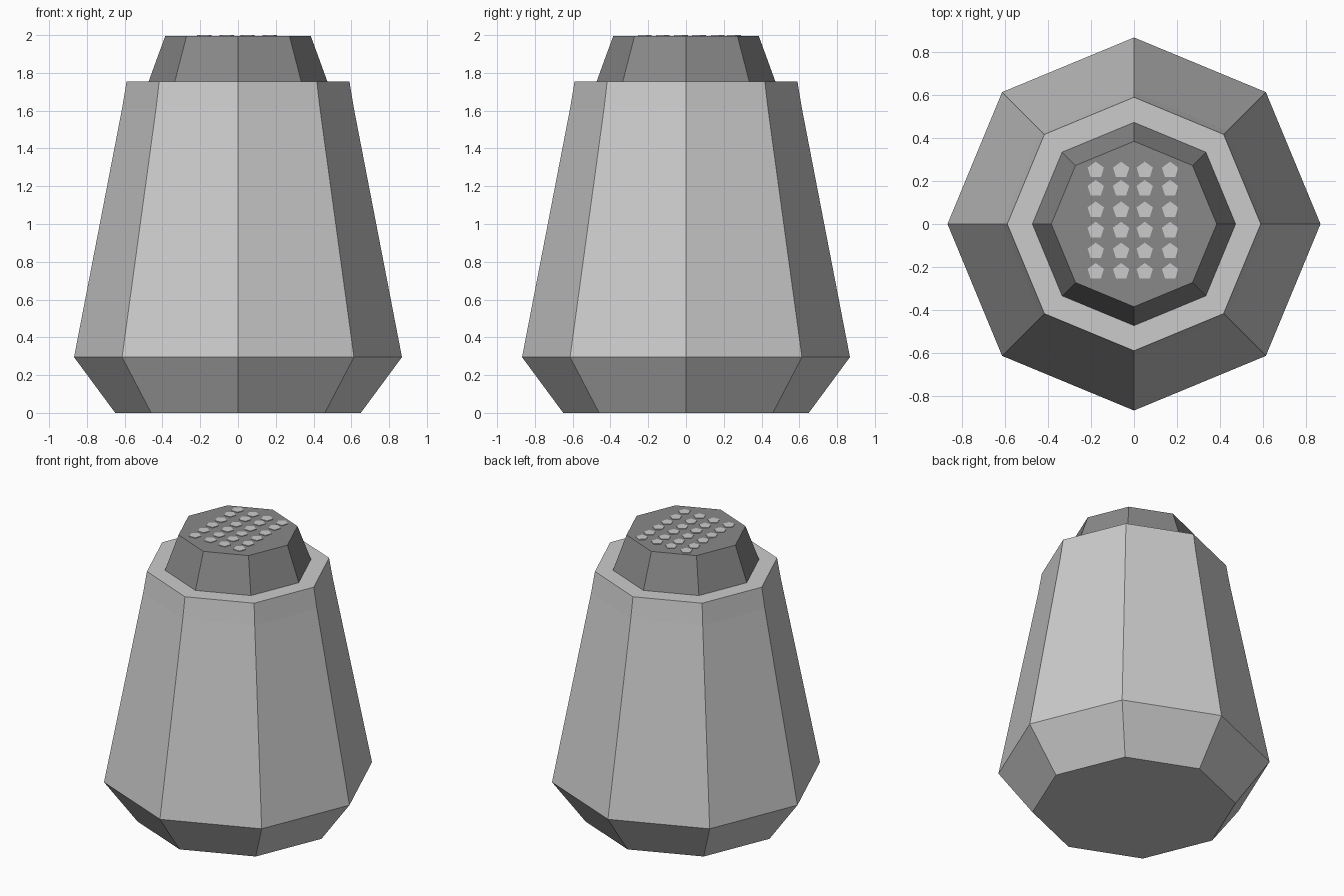
import bpy
import bmesh
from math import cos, sin, pi

if "Cube" in bpy.data.objects:
    bpy.data.objects.remove(bpy.data.objects["Cube"])


def new_object(name, bm, color=None):
    bmesh.ops.recalc_face_normals(bm, faces=bm.faces)
    mesh = bpy.data.meshes.new(name)
    bm.to_mesh(mesh)
    bm.free()
    obj = bpy.data.objects.new(name, mesh)
    bpy.context.collection.objects.link(obj)
    if color:
        mat = bpy.data.materials.new(name + "_material")
        mat.diffuse_color = color
        mat.use_nodes = True
        mat.node_tree.nodes["Principled BSDF"].inputs["Base Color"].default_value = mat.diffuse_color
        mesh.materials.append(mat)
    return obj


def add_loft(bm, profile, sides, center=(0, 0), start=0.0):
    """Stack polygon rings given as (radius, z) and close both ends."""
    rings = []
    for r, z in profile:
        angles = [start + 2 * pi * i / sides for i in range(sides)]
        rings.append([bm.verts.new((center[0] + r * cos(a), center[1] + r * sin(a), z))
                      for a in angles])
    for low, high in zip(rings, rings[1:]):
        for i in range(sides):
            j = (i + 1) % sides
            bm.faces.new((low[i], low[j], high[j], high[i]))
    bm.faces.new(rings[0][::-1])
    bm.faces.new(rings[-1])


# Octagonal shaker body with flared foot and slight neck
bm = bmesh.new()
add_loft(bm, [(0.65, 0), (0.868, 0.295), (0.614, 1.61), (0.59, 1.755)], 8)
new_object("shaker_body", bm)

# Darker tapered cap
bm = bmesh.new()
add_loft(bm, [(0.473, 1.755), (0.385, 1.996)], 8)
new_object("shaker_cap", bm, (0.25, 0.25, 0.25, 1))

# Grid of pentagonal pour holes, shown as thin pale discs
bm = bmesh.new()
for x in (-0.178, -0.06, 0.05, 0.168):
    for y in (0.25, 0.165, 0.065, -0.03, -0.127, -0.222):
        add_loft(bm, [(0.04, 1.97), (0.04, 2.0)], 5, (x, y), pi / 2)
new_object("pour_holes", bm)
